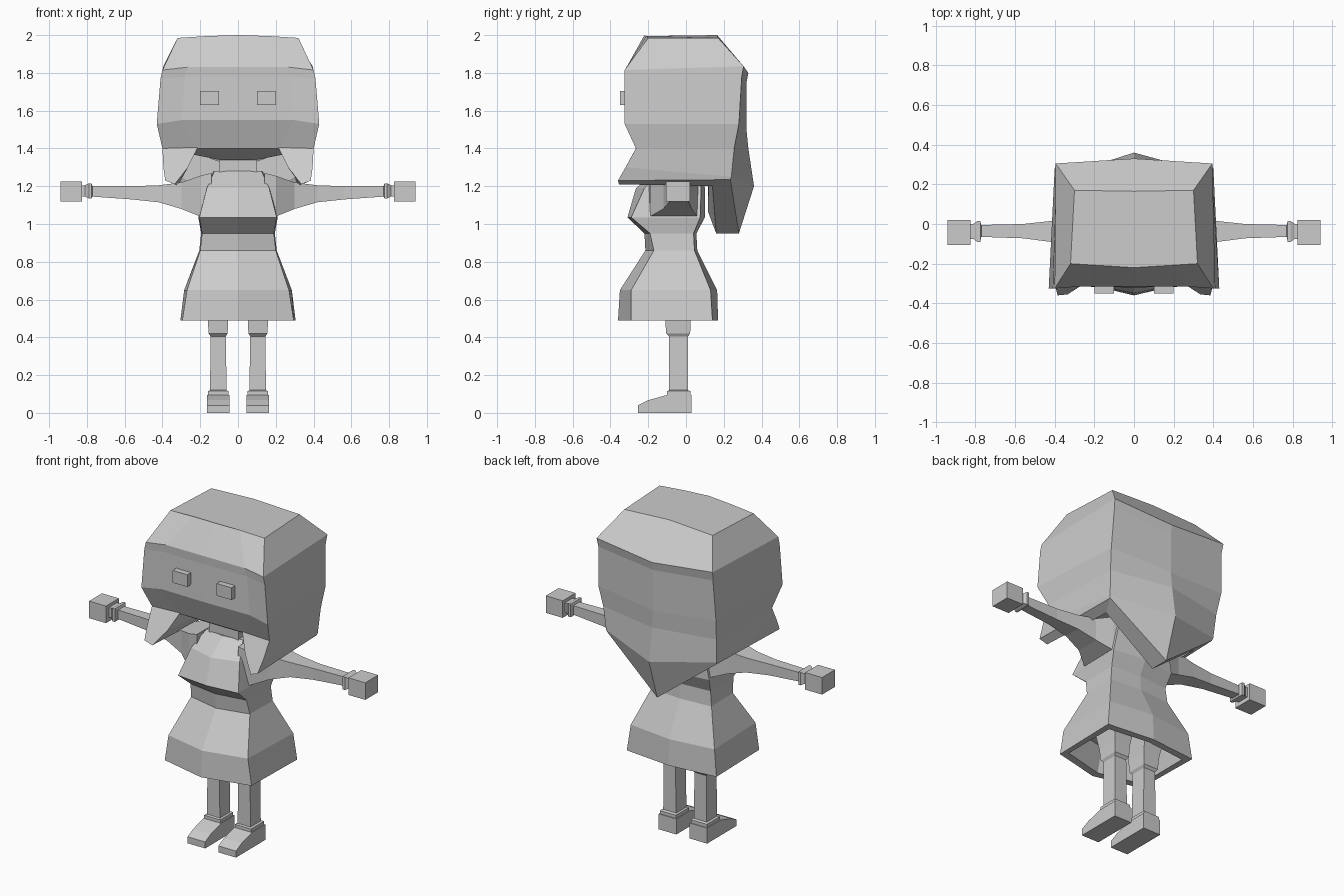
import bpy
import bmesh

grey = bpy.data.materials.new("light grey")
grey.diffuse_color = (0.6, 0.6, 0.6, 1)


def loft(name, rings):
    """Skin a row of equal-length closed rings and cap both ends."""
    bm = bmesh.new()
    rows = [[bm.verts.new(p) for p in ring] for ring in rings]
    for a, b in zip(rows, rows[1:]):
        n = len(a)
        for i in range(n):
            j = (i + 1) % n
            bm.faces.new((a[i], a[j], b[j], b[i]))
    bm.faces.new(rows[0])
    bm.faces.new(rows[-1])
    bmesh.ops.recalc_face_normals(bm, faces=bm.faces)
    mesh = bpy.data.meshes.new(name)
    bm.to_mesh(mesh)
    bm.free()
    mesh.materials.append(grey)
    obj = bpy.data.objects.new(name, mesh)
    bpy.context.collection.objects.link(obj)
    return obj


def flip(p):
    return (-p[0], p[1], p[2])


def full(half):
    """Close a half ring that starts and ends on the centre plane."""
    return half + [flip(p) for p in half[-2:0:-1]]


def pair(name, rings):
    loft("right_" + name, rings)
    loft("left_" + name, [[flip(p) for p in r] for r in rings])


def rect_x(x, y0, y1, z0, z1):
    return [(x, y0, z0), (x, y1, z0), (x, y1, z1), (x, y0, z1)]


def rect_z(z, x0, x1, y0, y1):
    return [(x0, y0, z), (x1, y0, z), (x1, y1, z), (x0, y1, z)]


# Head with cap of hair: front centre, front panel, front corner, back corner, back centre
head = [
    [(0, -.16, 1.34), (.06, -.16, 1.34), (.10, -.15, 1.34), (.10, .05, 1.34), (0, .06, 1.34)],
    [(0, -.26, 1.40), (.22, -.26, 1.40), (.40, -.265, 1.40), (.385, .255, 1.40), (0, .33, 1.40)],
    [(0, -.32, 1.55), (.30, -.315, 1.55), (.43, -.325, 1.53), (.40, .28, 1.53), (0, .32, 1.50)],
    [(0, -.315, 1.78), (.28, -.31, 1.78), (.41, -.325, 1.77), (.39, .295, 1.78), (0, .32, 1.75)],
    [(0, -.315, 1.83), (.27, -.315, 1.83), (.40, -.325, 1.815), (.395, .305, 1.835), (0, .33, 1.80)],
    [(0, -.22, 2.0), (.16, -.21, 1.995), (.32, -.20, 1.985), (.30, .17, 1.985), (0, .165, 2.0)],
]
loft("head", [full(h) for h in head])

# Hanging hair: section at the front lock, the back corner and the pointed back
lock = [(.40, -.265, 1.40), (.395, -.32, 1.30), (.385, -.36, 1.23),
        (.335, -.355, 1.21), (.265, -.31, 1.30), (.21, -.26, 1.41)]
corner = [(.385, .255, 1.40), (.375, .24, 1.25), (.37, .235, 1.235),
          (.32, .14, 1.20), (.30, .12, 1.25), (.30, .12, 1.40)]
back = [(0, .33, 1.40), (0, .36, 1.20), (0, .28, .95),
        (0, .16, .95), (0, .116, 1.066), (0, .13, 1.30)]
loft("hanging_hair", [lock, corner, back, [flip(p) for p in corner], [flip(p) for p in lock]])

# Eyes and neck
pair("eye", [rect_x(.10, -.35, -.30, 1.63, 1.705), rect_x(.20, -.35, -.30, 1.63, 1.705)])
loft("neck", [rect_z(1.25, -.10, .10, -.14, .05), rect_z(1.37, -.10, .10, -.14, .05)])

# Dress: z, front centre y, front corner x y, back corner x y, back centre y
dress = [
    (.64, -.28, .23, -.23, .23, .08, .10),
    (.49, -.315, .265, -.25, .265, .10, .13),
    (.49, -.36, .295, -.29, .305, .14, .17),
    (.65, -.35, .27, -.29, .285, .13, .165),
    (.86, -.215, .20, -.17, .205, .045, .06),
    (.95, -.22, .19, -.19, .195, .04, .055),
    (1.035, -.31, .205, -.29, .21, .075, .10),
    (1.19, -.265, .165, -.22, .18, .08, .10),
    (1.28, -.15, .125, -.13, .13, .06, .07),
]
loft("dress", [full([(0, f, z), (fx, fy, z), (bx, by, z), (0, b, z)])
               for z, f, fx, fy, bx, by, b in dress])

# Arms with sleeve and wrist cuff: x, y range, z range
arm = [
    (.14, -.20, .07, 1.04, 1.27), (.20, -.19, .06, 1.04, 1.255),
    (.30, -.12, .03, 1.08, 1.22), (.42, -.09, .015, 1.115, 1.205),
    (.56, -.072, 0, 1.13, 1.20), (.77, -.065, -.005, 1.145, 1.20),
    (.775, -.09, .015, 1.135, 1.215), (.79, -.09, .015, 1.135, 1.215),
    (.81, -.075, 0, 1.145, 1.205), (.83, -.075, 0, 1.145, 1.205),
]
pair("arm", [rect_x(*a) for a in arm])
pair("hand", [rect_x(x, -.105, .02, 1.12, 1.225) for x in (.825, .94)])

# Legs, from the thigh under the dress to the ankle cuff
leg = [
    (.68, .03, .19, -.14, .06), (.49, .052, .16, -.11, .025),
    (.42, .055, .155, -.105, .022), (.405, .065, .145, -.09, .01),
    (.12, .06, .148, -.09, .01), (.115, .05, .16, -.10, .025), (.08, .05, .16, -.10, .025),
]
pair("leg", [rect_z(*r) for r in leg])

# Shoes, a side profile stretched across
shoe = [(-.255, 0), (.03, 0), (.03, .095), (-.10, .095), (-.20, .067), (-.255, .04)]
pair("shoe", [[(x, y, z) for y, z in shoe] for x in (.045, .165)])
